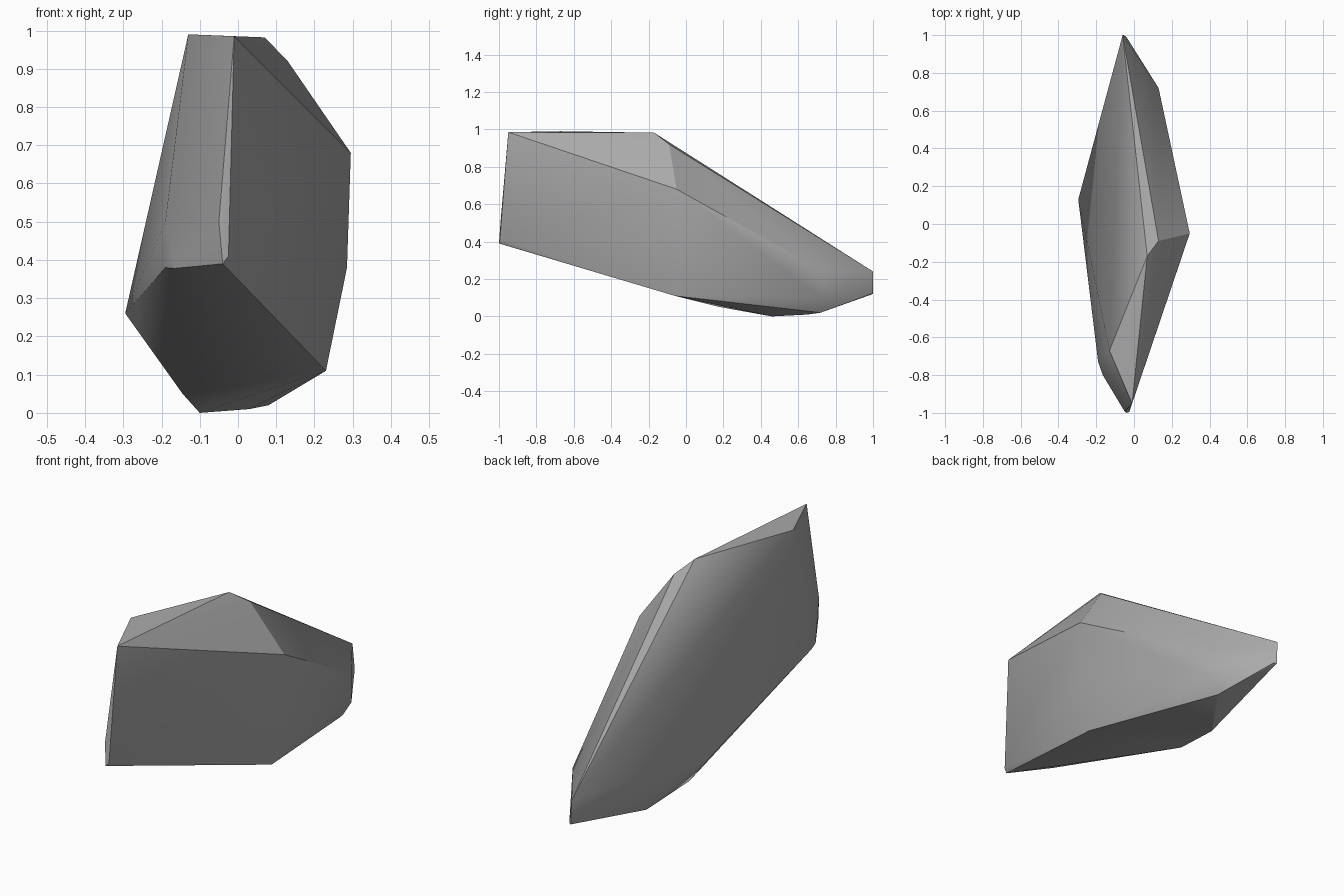
import bpy
import bmesh
import math

cube = bpy.data.objects.get("Cube")
if cube:
    bpy.data.objects.remove(cube, do_unlink=True)

# Plain grey stone
stone = bpy.data.materials.new("stone_grey")
stone.use_nodes = True
grey = (0.4, 0.4, 0.4, 1)
stone.diffuse_color = grey
stone.node_tree.nodes["Principled BSDF"].inputs["Base Color"].default_value = grey

# Corners of the faceted boulder, grouped by region
top_ridge = [(-.01, -.95, .985), (-.13, -.67, .99), (.07, -.17, .982), (.13, -.09, .92)]
left_flank = [(.295, -.05, .68), (.285, -.05, .38), (.23, -.06, .11)]
front_nose = [(-.04, -1, .39), (-.025, -.995, .41), (-.05, -.992, .5),
              (-.165, -.8, .378), (-.19, -.73, .38), (-.19, -.73, .5)]
right_flank = [(-.295, .13, .26)]
underside = [(-.145, .18, .05), (-.1, .46, 0), (.03, .65, .01), (.08, .72, .02)]
back_tip = [(.13, .72, .1), (.13, .72, .25), (-.06, 1, .24), (-.04, .99, .12), (-.055, 1, .12)]

# Wrap the corners in a convex shell
bm = bmesh.new()
for group in (top_ridge, left_flank, front_nose, right_flank, underside, back_tip):
    for corner in group:
        bm.verts.new(corner)
hull = bmesh.ops.convex_hull(bm, input=bm.verts[:])
loose = [v for v in bm.verts if not v.link_faces]
bmesh.ops.delete(bm, geom=loose, context='VERTS')
bmesh.ops.recalc_face_normals(bm, faces=bm.faces[:])

mesh = bpy.data.meshes.new("boulder")
bm.to_mesh(mesh)
bm.free()
mesh.materials.append(stone)
boulder = bpy.data.objects.new("boulder", mesh)
bpy.context.collection.objects.link(boulder)

# Soft shading on gentle bends, crisp ridges elsewhere
bpy.ops.object.select_all(action='DESELECT')
boulder.select_set(True)
bpy.context.view_layer.objects.active = boulder
bpy.ops.object.shade_smooth_by_angle(angle=math.radians(30))
